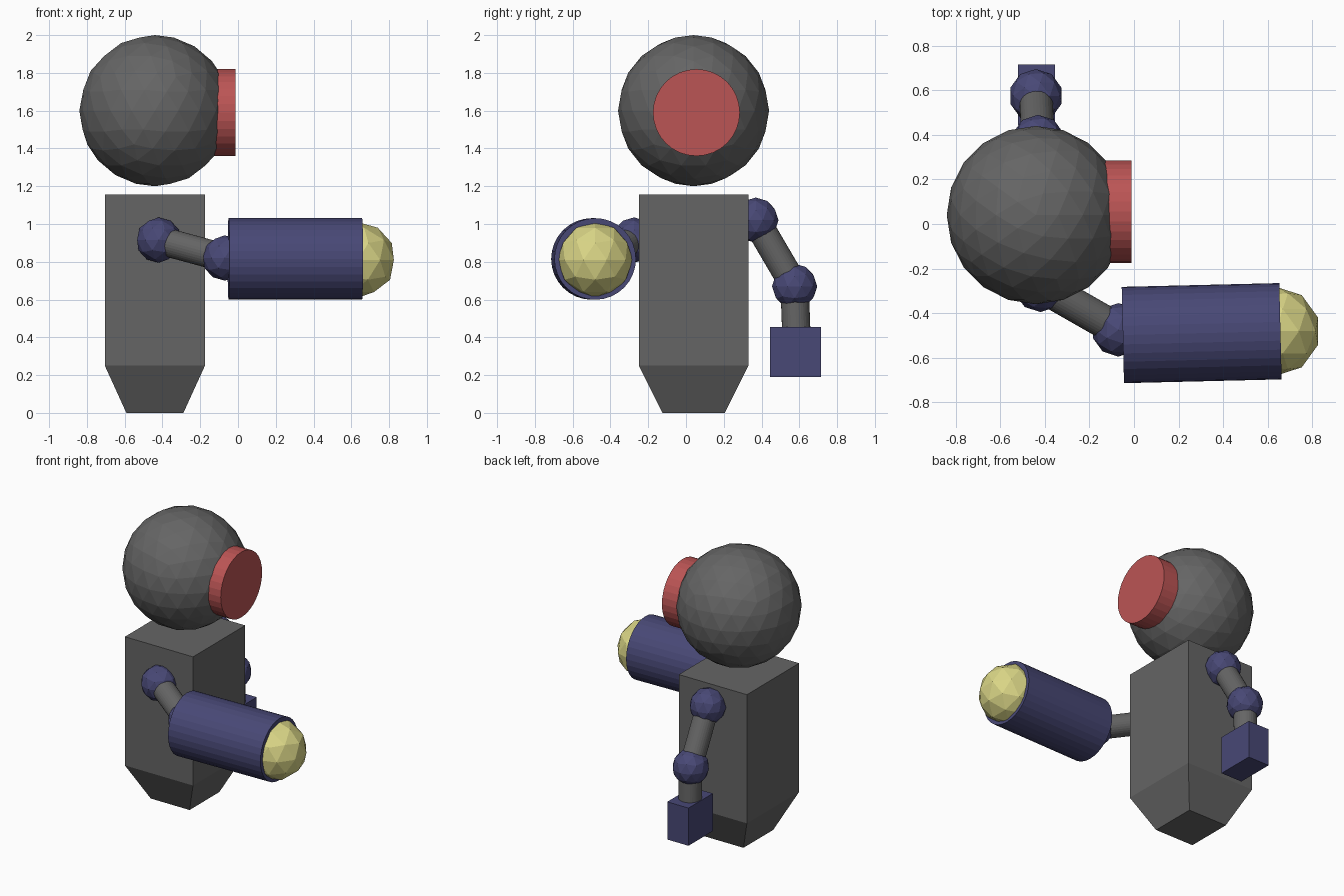
import bpy, bmesh
from mathutils import Vector

if "Cube" in bpy.data.objects:
    bpy.data.objects.remove(bpy.data.objects["Cube"])


def material(name, rgb):
    m = bpy.data.materials.new(name)
    m.diffuse_color = (*rgb, 1)
    m.use_nodes = True
    m.node_tree.nodes["Principled BSDF"].inputs["Base Color"].default_value = m.diffuse_color
    return m


GREY = material("dark grey", (0.13, 0.13, 0.13))
RED = material("lens red", (0.50, 0.09, 0.09))
NAVY = material("navy", (0.065, 0.065, 0.18))
YELLOW = material("pale yellow", (0.70, 0.67, 0.24))


def finish(name, mat):
    o = bpy.context.object
    o.name = name
    o.data.materials.append(mat)
    return o


def ball(name, loc, r, mat, sub=2):
    bpy.ops.mesh.primitive_ico_sphere_add(subdivisions=sub, radius=r, location=loc)
    return finish(name, mat)


def rod(name, a, b, r, mat):
    a, b = Vector(a), Vector(b)
    d = b - a
    bpy.ops.mesh.primitive_cylinder_add(vertices=32, radius=r, depth=d.length, location=(a + b) / 2)
    o = finish(name, mat)
    o.rotation_euler = d.to_track_quat('Z', 'Y').to_euler()
    return o


def box(name, lo, hi, mat):
    lo, hi = Vector(lo), Vector(hi)
    bpy.ops.mesh.primitive_cube_add(size=1, location=(lo + hi) / 2)
    o = finish(name, mat)
    o.scale = hi - lo
    return o


# head and lens
ball("head", (-0.44, 0.04, 1.6), 0.4, GREY, 3)
rod("eye_lens", (-0.2, 0.055, 1.59), (-0.012, 0.055, 1.59), 0.23, RED)

# body: block whose bottom is extruded down and narrowed
body = box("body", (-0.705, -0.25, 0.25), (-0.175, 0.33, 1.155), GREY)
bpy.ops.object.transform_apply(location=True, rotation=False, scale=True)
bm = bmesh.new()
bm.from_mesh(body.data)
bottom = [f for f in bm.faces if f.normal.z < -0.9]
ext = bmesh.ops.extrude_face_region(bm, geom=bottom)
bmesh.ops.delete(bm, geom=bottom, context='FACES_ONLY')
for v in [g for g in ext["geom"] if isinstance(g, bmesh.types.BMVert)]:
    v.co = (-0.44 + (v.co.x + 0.44) * 0.57, 0.04 + (v.co.y - 0.04) * 0.57, 0)
bmesh.ops.recalc_face_normals(bm, faces=bm.faces)
bm.to_mesh(body.data)
bm.free()

# arms: shoulder, elbow and wrist points
arms = {
    "cannon": ((-0.42, -0.275, 0.915), (-0.07, -0.475, 0.82), (0.0, -0.495, 0.815)),
    "hand": ((-0.43, 0.37, 1.02), (-0.44, 0.575, 0.67), (-0.44, 0.585, 0.4)),
}
for side, (shoulder, elbow, wrist) in arms.items():
    ball(side + "_shoulder", shoulder, 0.12, NAVY)
    ball(side + "_elbow", elbow, 0.12, NAVY)
    rod(side + "_upper_arm", shoulder, elbow, 0.075, GREY)
    rod(side + "_forearm", elbow, wrist, 0.075, GREY)

# block hand, cannon barrel and its glowing tip
box("hand", (-0.52, 0.445, 0.19), (-0.355, 0.715, 0.455), NAVY)
rod("cannon_barrel", (-0.05, -0.498, 0.815), (0.657, -0.481, 0.815), 0.216, NAVY)
ball("cannon_tip", (0.635, -0.481, 0.81), 0.2, YELLOW)
